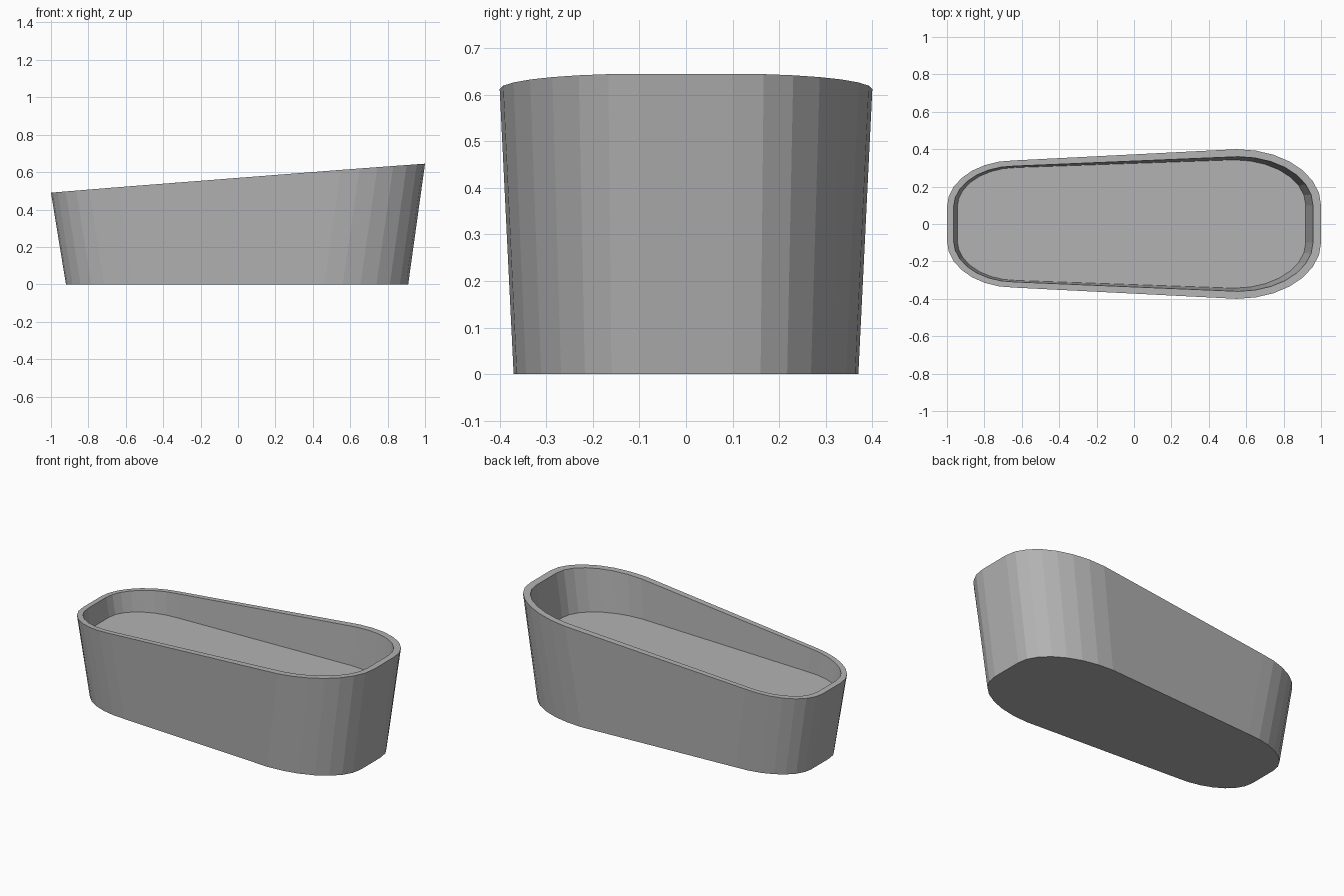
import bpy, bmesh, math

cube = bpy.data.objects.get("Cube")
if cube:
    bpy.data.objects.remove(cube, do_unlink=True)

mat = bpy.data.materials.new("plain grey")
mat.use_nodes = True
grey = (0.45, 0.45, 0.45, 1)
mat.diffuse_color = grey
mat.node_tree.nodes["Principled BSDF"].inputs["Base Color"].default_value = grey

STEPS = 7


def outline(low_x, low_w, high_x, high_w, low_r=0.36, high_r=0.45):
    """Tapered plan shape with flat ends and elliptical corners."""
    half = []
    for end, width, radius, flat, start in (
            (high_x, high_w, high_r, 0.1, 0), (low_x, low_w, -low_r, 0.09, 1)):
        for i in range(STEPS + 1):
            a = math.pi / 2 * abs(start - i / STEPS)
            half.append((end - radius * (1 - math.cos(a)),
                         flat + (width - flat) * math.sin(a)))
    return half + [(x, -y) for x, y in reversed(half)]


def rim_height(x):
    return 0.57 + 0.0775 * x - 0.0025 * x * x


outer_base = [(x, y, 0) for x, y in outline(-0.92, 0.31, 0.91, 0.37)]
outer_rim = [(x, y, rim_height(x)) for x, y in outline(-1, 0.34, 1, 0.4)]
inner_rim = [(x, y, rim_height(x))
             for x, y in outline(-0.965, 0.31, 0.957, 0.36, 0.33, 0.4)]
inner_floor = [(x, y, 0.375)
               for x, y in outline(-0.945, 0.302, 0.918, 0.343, 0.32, 0.38)]

# Tub: loft the outer wall, rim and inner wall, then close base and floor
bm = bmesh.new()
rings = [[bm.verts.new(p) for p in ring]
         for ring in (outer_base, outer_rim, inner_rim, inner_floor)]
n = len(rings[0])
for a, b in zip(rings, rings[1:]):
    for i in range(n):
        j = (i + 1) % n
        bm.faces.new((a[i], a[j], b[j], b[i]))
bm.faces.new(rings[0])
bm.faces.new(rings[-1])
bmesh.ops.recalc_face_normals(bm, faces=bm.faces)
mesh = bpy.data.meshes.new("tub")
bm.to_mesh(mesh)
bm.free()
mesh.materials.append(mat)
tub = bpy.data.objects.new("tub", mesh)
bpy.context.collection.objects.link(tub)
